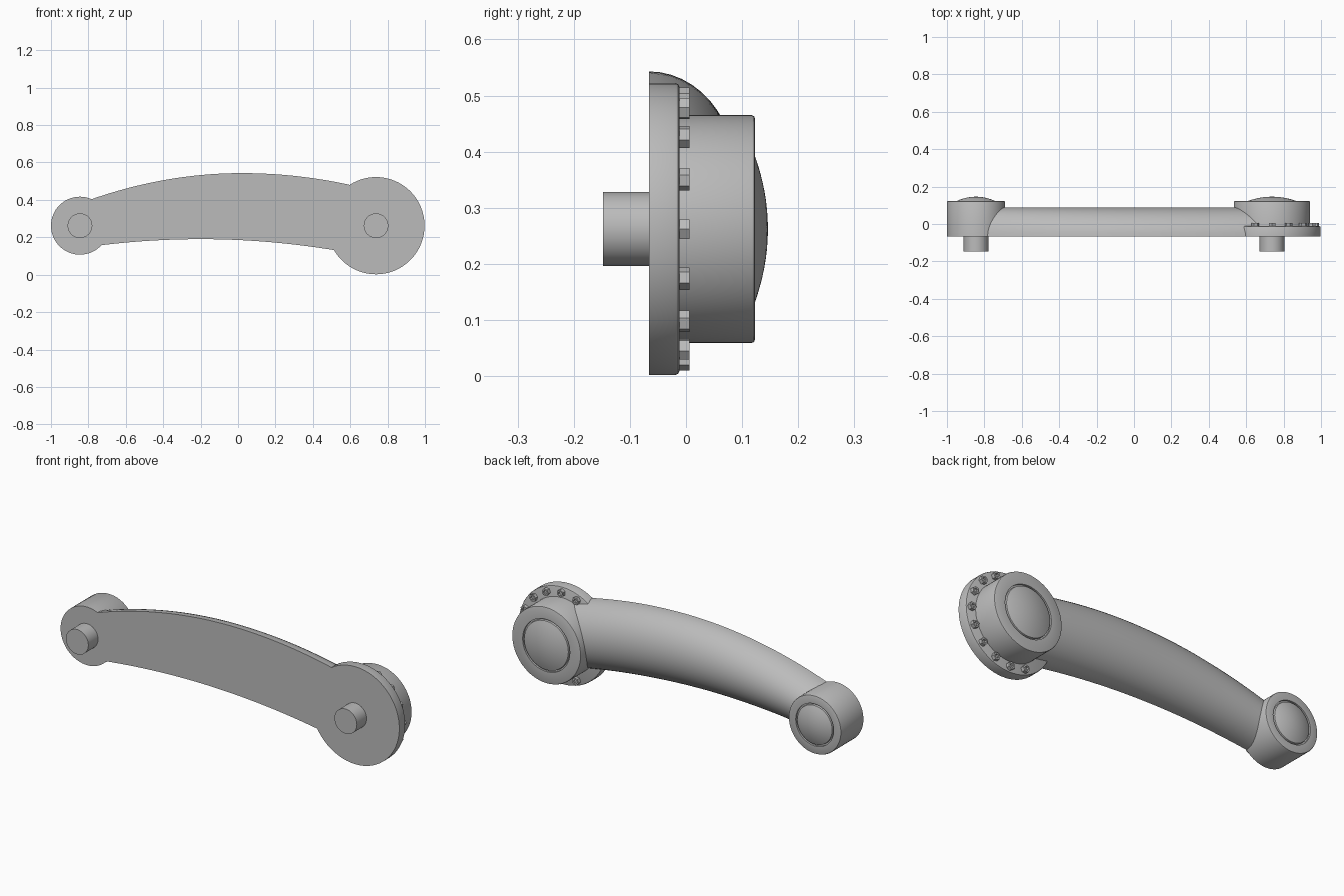
import bpy, bmesh, math
from mathutils import Matrix

cube = bpy.data.objects.get("Cube")
if cube:
    bpy.data.objects.remove(cube, do_unlink=True)

metal = bpy.data.materials.new("plain_grey_metal")
metal.use_nodes = True
GREY = (0.5, 0.5, 0.5, 1)
metal.diffuse_color = GREY
metal.node_tree.nodes["Principled BSDF"].inputs["Base Color"].default_value = GREY

FRONT = -0.066    # flat mounting face
BACK = 0.123      # rear face of both hubs
AXIS_Z = 0.262
BIG_X, SMALL_X = 0.738, -0.845


def finish(name, bm, angle=30):
    bmesh.ops.remove_doubles(bm, verts=bm.verts, dist=1e-5)
    bmesh.ops.recalc_face_normals(bm, faces=bm.faces)
    mesh = bpy.data.meshes.new(name)
    bm.to_mesh(mesh)
    bm.free()
    mesh.materials.append(metal)
    obj = bpy.data.objects.new(name, mesh)
    bpy.context.collection.objects.link(obj)
    bpy.ops.object.select_all(action='DESELECT')
    obj.select_set(True)
    bpy.context.view_layer.objects.active = obj
    bpy.ops.object.shade_smooth_by_angle(angle=math.radians(angle))
    return obj


def loft(bm, rings):
    """Skin a list of closed rings and cap both ends."""
    loops = [[bm.verts.new(p) for p in ring] for ring in rings]
    for a, b in zip(loops, loops[1:]):
        for i in range(len(a)):
            j = (i + 1) % len(a)
            bm.faces.new((a[i], a[j], b[j], b[i]))
    bm.faces.new(loops[0])
    bm.faces.new(loops[-1])


def turned(bm, x, z, profile, sides=64, turn=0.0):
    """Turn a (radius, y) profile about an axis along y."""
    loft(bm, [[(x + r * math.cos(turn + math.tau * i / sides), y,
                z + r * math.sin(turn + math.tau * i / sides))
               for i in range(sides)] for r, y in profile])


# Hubs: round housing, narrow groove and shallow domed cap
def hub(name, x, radius, dome, start):
    lip = 0.006
    profile = [(radius, start), (radius, BACK - lip),
               (radius - lip * 0.3, BACK - lip * 0.3), (radius - lip, BACK),
               (dome + 0.009, BACK), (dome + 0.009, BACK - 0.01),
               (dome + 0.002, BACK - 0.01)]
    for i in range(9):
        t = 1 - i / 8.3
        profile.append((dome * t, BACK + 0.023 * (1 - t * t)))
    bm = bmesh.new()
    turned(bm, x, AXIS_Z, profile)
    finish(name, bm)


hub("small_hub", SMALL_X, 0.155, 0.103, FRONT)
hub("large_hub", BIG_X, 0.203, 0.13, -0.03)

# Wide flange under the large hub
bm = bmesh.new()
turned(bm, BIG_X, AXIS_Z, [(0.26, FRONT), (0.26, -0.019), (0.258, -0.014), (0.254, -0.012)])
finish("flange", bm)

# Hexagonal bolts with socket recesses, around the exposed part of the flange
for k in range(-5, 6):
    a = k * math.tau / 16
    bm = bmesh.new()
    turned(bm, BIG_X + 0.232 * math.cos(a), AXIS_Z + 0.232 * math.sin(a),
           [(0.02, -0.014), (0.02, 0.006), (0.011, 0.006), (0.011, -0.004)],
           sides=6, turn=a)
    finish("flange_bolt", bm)

# Mounting pins
for name, x in (("small_hub_pin", SMALL_X), ("large_hub_pin", BIG_X)):
    bm = bmesh.new()
    turned(bm, x, AXIS_Z, [(0.066, -0.148), (0.066, FRONT + 0.01)], sides=48)
    finish(name, bm)


# Arched arm: half-ellipse section, flat on the front
def arm_top(x):
    d = x - 0.02
    return 0.543 - (0.216 if d < 0 else 0.188) * d * d


def arm_bottom(x):
    return 0.19 - 0.115 * (x + 0.2) ** 2


STEPS, ARC = 48, 24
rings = []
for s in range(STEPS + 1):
    x = SMALL_X + (0.71 - SMALL_X) * s / STEPS
    mid = (arm_top(x) + arm_bottom(x)) / 2
    half = (arm_top(x) - arm_bottom(x)) / 2
    rings.append([(x, FRONT + 0.154 * math.sin(math.pi * i / ARC),
                   mid + half * math.cos(math.pi * i / ARC)) for i in range(ARC + 1)])
bm = bmesh.new()
loft(bm, rings)
finish("arm", bm)
